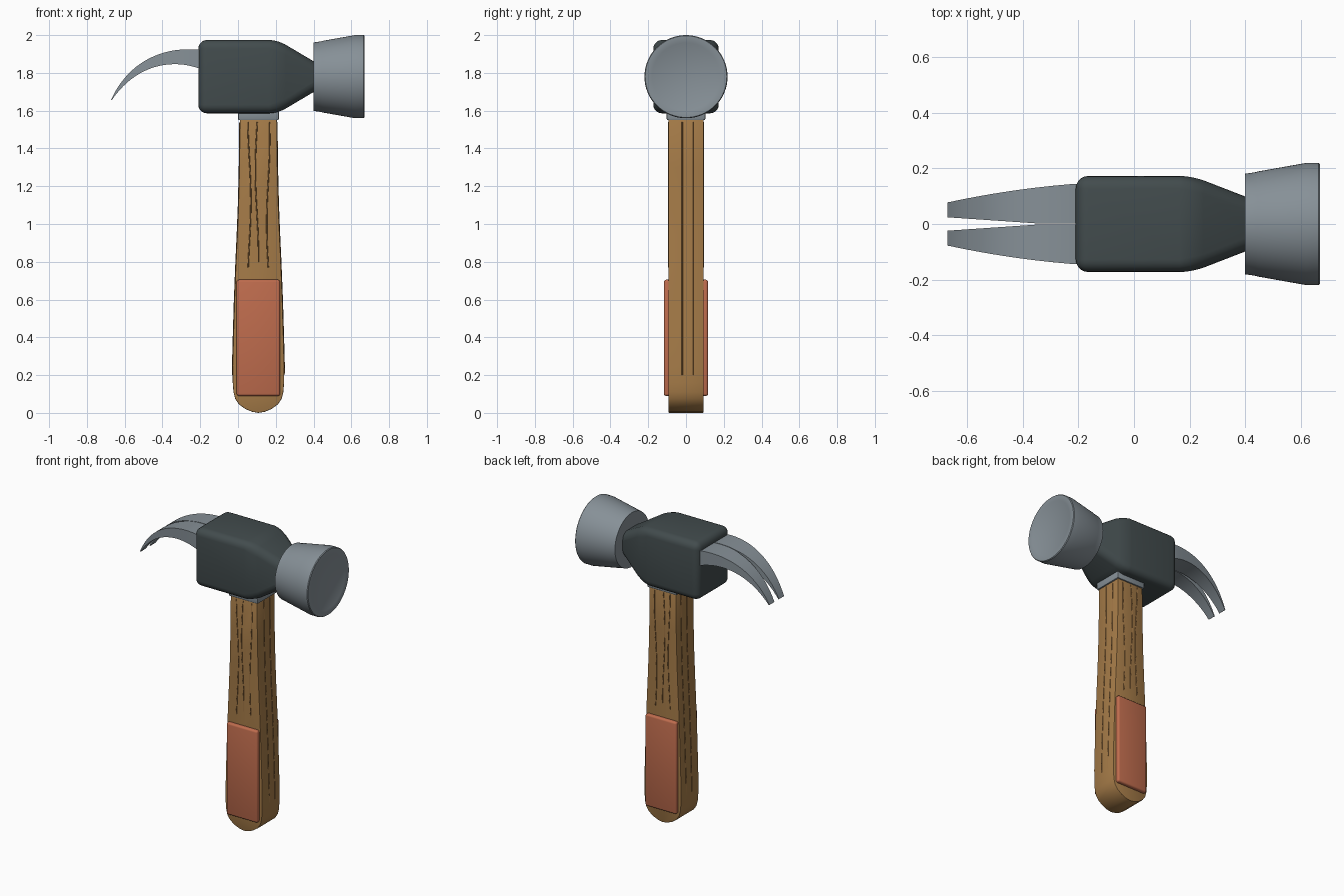
import bpy, bmesh, math
from mathutils import Vector
from mathutils.geometry import interpolate_bezier

if "Cube" in bpy.data.objects:
    bpy.data.objects.remove(bpy.data.objects["Cube"])


def material(name, rgb):
    m = bpy.data.materials.new(name)
    m.diffuse_color = (*rgb, 1)
    m.use_nodes = True
    m.node_tree.nodes["Principled BSDF"].inputs["Base Color"].default_value = m.diffuse_color
    return m


WOOD = material("wood", (0.38, 0.20, 0.065))
GRAIN = material("wood_grain", (0.30, 0.15, 0.05))
RUBBER = material("rubber", (0.52, 0.15, 0.075))
IRON = material("dark_iron", (0.055, 0.072, 0.075))
STEEL = material("steel", (0.24, 0.28, 0.31))
CX, HY, HZ = 0.108, 0.093, 1.78   # handle centre, handle half depth, head axis height


def finish(name, bm, mat, bevel=0, segments=3, min_angle=20, smooth=35):
    """Bevel the sharp edges, then turn the bmesh into a smooth-shaded object."""
    bmesh.ops.recalc_face_normals(bm, faces=bm.faces)
    if bevel:
        edges = [e for e in bm.edges if len(e.link_faces) == 2
                 and e.calc_face_angle() > math.radians(min_angle)]
        bmesh.ops.bevel(bm, geom=edges, offset=bevel, segments=segments,
                        profile=0.5, affect='EDGES', clamp_overlap=True)
    me = bpy.data.meshes.new(name)
    bm.to_mesh(me)
    bm.free()
    ob = bpy.data.objects.new(name, me)
    bpy.context.collection.objects.link(ob)
    me.materials.append(mat)
    bpy.ops.object.select_all(action='DESELECT')
    ob.select_set(True)
    bpy.context.view_layer.objects.active = ob
    bpy.ops.object.shade_smooth_by_angle(angle=math.radians(smooth))
    return ob


def loft(rings, cap_start=True, cap_end=True):
    """Skin a list of closed rings of points."""
    bm = bmesh.new()
    vs = [[bm.verts.new(p) for p in ring] for ring in rings]
    n = len(vs[0])
    for a, b in zip(vs, vs[1:]):
        for i in range(n):
            j = (i + 1) % n
            bm.faces.new((a[i], a[j], b[j], b[i]))
    if cap_start:
        bm.faces.new(vs[0])
    if cap_end:
        bm.faces.new(vs[-1])
    return bm


def box(x0, x1, y0, y1, z0, z1):
    return loft([[(x0, y0, z), (x1, y0, z), (x1, y1, z), (x0, y1, z)] for z in (z0, z1)])


# Handle: symmetric outline (height, half width) given thickness in y
outline = [(1.57, .098), (1.3, .101), (1.1, .106), (.95, .112), (.8, .119), (.6, .127),
           (.4, .133), (.25, .137), (.16, .136), (.11, .132), (.075, .123),
           (.045, .103), (.02, .068), (.006, .034), (0, 0)]
left = [(CX - w, z) for z, w in outline]
right = [(CX + w, z) for z, w in reversed(outline[:-1])]
finish("handle", loft([[(x, y, z) for x, z in left + right] for y in (-HY, HY)]),
       WOOD, bevel=0.004, segments=2, min_angle=60)


def half_width(z):
    for (z1, w1), (z0, w0) in zip(outline, outline[1:]):
        if z >= z0:
            return w0 + (w1 - w0) * (z - z0) / (z1 - z0)


# Wood grain: very fine half-buried lines on all four sides of the handle
grain = bpy.data.curves.new("wood_grain", 'CURVE')
grain.dimensions = '3D'
grain.bevel_depth = 0.003
grain.bevel_resolution = 0
grain.materials.append(GRAIN)


def grain_line(points):
    s = grain.splines.new('POLY')
    s.points.add(len(points) - 1)
    for p, co in zip(s.points, points):
        p.co = (*co, 1)


for side in (-1, 1):
    for k, (x, low) in enumerate([(.06, .77), (.10, .80), (.16, .77)]):
        zs = [1.54 + (low - 1.54) * i / 20 for i in range(21)]
        grain_line([(x + .008 * math.sin(7 * z + k * 2), side * HY, z) for z in zs])
    for y in (-.02, .04):
        zs = [1.54 - 1.34 * i / 24 for i in range(25)]
        grain_line([(CX + side * half_width(z), y, z) for z in zs])
bpy.context.collection.objects.link(bpy.data.objects.new("wood_grain", grain))

# Grip pads on the front and back of the handle
for name, s in (("grip_front", -1), ("grip_back", 1)):
    y0, y1 = sorted((s * 0.08, s * 0.117))
    finish(name, box(-.007, .223, y0, y1, .09, .705), RUBBER, bevel=0.012)

# Collar between handle and head
finish("collar", box(0, .216, -.102, .102, 1.55, 1.61), STEEL, bevel=0.006, segments=2)

# Head: block tapering to a neck that ends open inside the striking face
sections = [(-.21, .173, .194), (.21, .173, .194), (.45, .08, .052)]
rings = [[(x, sy * hy, HZ + sz * hz) for sy, sz in ((-1, -1), (1, -1), (1, 1), (-1, 1))]
         for x, hy, hz in sections]
finish("head_block", loft(rings, cap_end=False), IRON, bevel=0.05, segments=5)

# Striking face: turned around the x axis
profile = [(.40, .181), (.44, .187), (.445, .189), (.62, .22), (.665, .22),
           (.67, .216), (.67, .182), (.668, .178)]
N = 64
rings = [[(x, r * math.cos(2 * math.pi * i / N), HZ + r * math.sin(2 * math.pi * i / N))
          for i in range(N)] for x, r in profile]
finish("striking_face", loft(rings), STEEL)

# Claw: one curved, tapering prong, mirrored across y
steps = 20
top = interpolate_bezier(Vector((-.21, 1.923)), Vector((-.40, 1.94)),
                         Vector((-.58, 1.86)), Vector((-.672, 1.658)), steps)
low = interpolate_bezier(Vector((-.21, 1.825)), Vector((-.37, 1.88)),
                         Vector((-.55, 1.83)), Vector((-.668, 1.656)), steps)


def prong_ring(t, b):
    pts = []
    for p, inner_first in ((t, True), (b, False)):
        u = min(1, max(0, (-p[0] - .21) / .46))
        y_out = .145 - .035 * u - .032 * u * u
        y_in = .002 + .022 * max(0, (u - .3) / .7)
        ys = (y_in, y_out) if inner_first else (y_out, y_in)
        pts += [(p[0], y, p[1]) for y in ys]
    return pts


rings = [prong_ring(Vector((-.15, 1.915)), Vector((-.15, 1.81)))]
rings += [prong_ring(t, b) for t, b in zip(top, low)]
claw = finish("claw", loft(rings), STEEL)
claw.modifiers.new("mirror", 'MIRROR').use_axis = (False, True, False)
